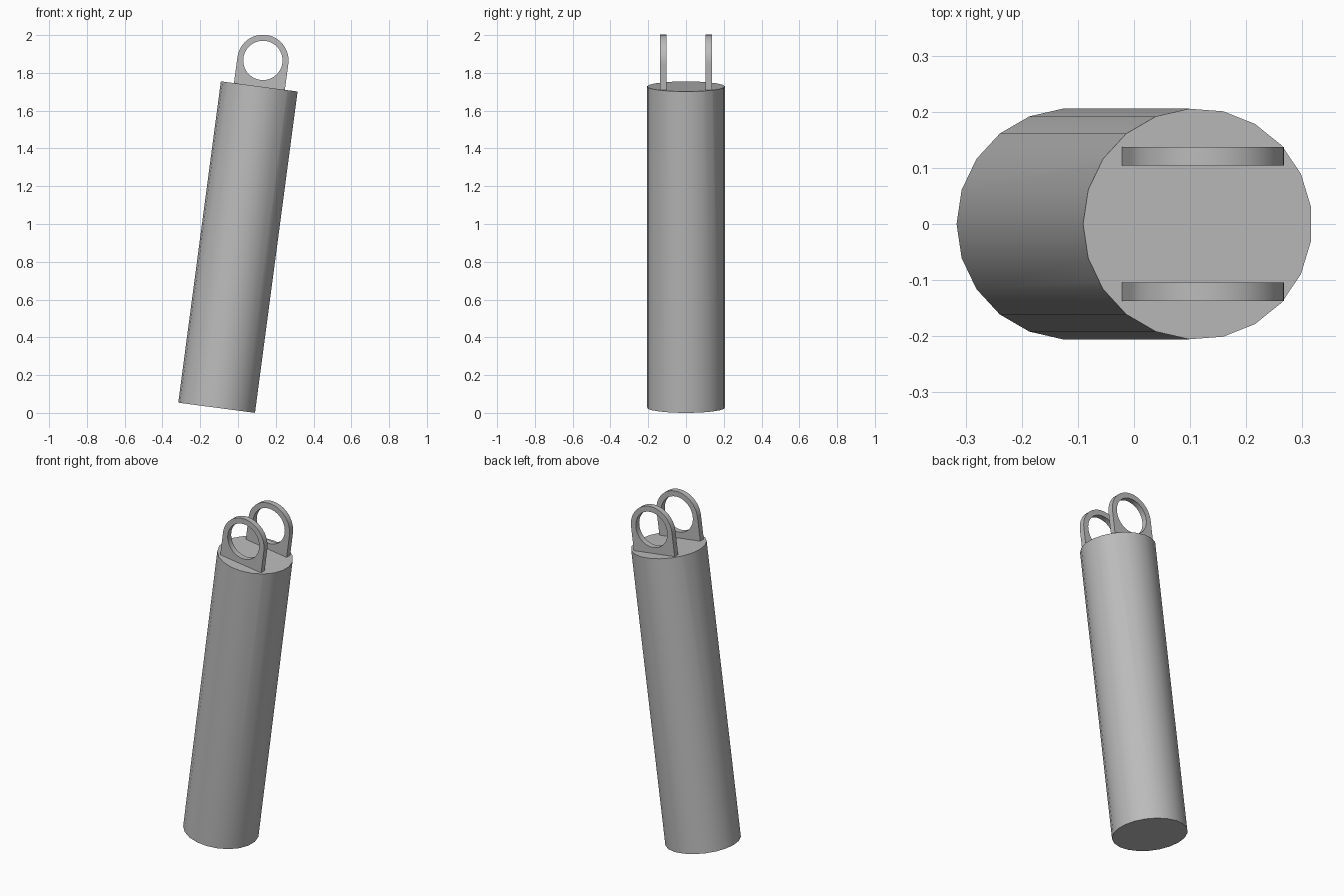
import bpy, bmesh
from math import sin, cos, pi, radians
from mathutils import Matrix, Vector

cube = bpy.data.objects.get("Cube")
if cube:
    bpy.data.objects.remove(cube, do_unlink=True)

grey = bpy.data.materials.new("plain_grey")
grey.use_nodes = True
colour = (0.5, 0.5, 0.5, 1)
grey.diffuse_color = colour
grey.node_tree.nodes["Principled BSDF"].inputs["Base Color"].default_value = colour

RADIUS, LENGTH, SIDES = 0.206, 1.716, 21
POCKET_X, POCKET_Y, POCKET_DEPTH = 0.148, 0.104, 0.07
LUG_R, HOLE_R, LUG_H, LUG_T = 0.136, 0.104, 0.139, 0.033
# Everything leans towards +x
LEAN = Matrix.Translation((-0.112, 0, 0.027)) @ Matrix.Rotation(radians(7.55), 4, "Y")


def finish(bm, name):
    bmesh.ops.recalc_face_normals(bm, faces=bm.faces)
    mesh = bpy.data.meshes.new(name)
    bm.to_mesh(mesh)
    bm.free()
    mesh.materials.append(grey)
    obj = bpy.data.objects.new(name, mesh)
    obj.matrix_world = LEAN
    bpy.context.collection.objects.link(obj)
    bpy.ops.object.select_all(action="DESELECT")
    obj.select_set(True)
    bpy.context.view_layer.objects.active = obj
    bpy.ops.object.shade_smooth_by_angle(angle=radians(30))


def extrude(bm, faces, offset):
    geom = bmesh.ops.extrude_face_region(bm, geom=faces)["geom"]
    verts = [g for g in geom if isinstance(g, bmesh.types.BMVert)]
    bmesh.ops.translate(bm, verts=verts, vec=offset)


# Long cylinder with a rectangular pocket sunk into its top
bm = bmesh.new()
angles = [pi + 2 * pi * i / SIDES for i in range(SIDES)]
base = bm.faces.new([bm.verts.new((RADIUS * cos(a), RADIUS * sin(a), 0)) for a in angles])
geom = bmesh.ops.extrude_face_region(bm, geom=[base], use_keep_orig=True)["geom"]
bmesh.ops.translate(bm, verts=[g for g in geom if isinstance(g, bmesh.types.BMVert)],
                    vec=(0, 0, LENGTH))
for axis, half in ((Vector((1, 0, 0)), POCKET_X), (Vector((0, 1, 0)), POCKET_Y)):
    for sign in (-1, 1):
        cap = [f for f in bm.faces if f.calc_center_median().z > LENGTH - 0.001]
        edges = {e for f in cap for e in f.edges}
        verts = {v for f in cap for v in f.verts}
        bmesh.ops.bisect_plane(bm, geom=cap + list(edges) + list(verts),
                               plane_co=axis * half * sign, plane_no=axis)
pocket = [f for f in bm.faces if f.calc_center_median().z > LENGTH - 0.001
          and abs(f.calc_center_median().x) < POCKET_X
          and abs(f.calc_center_median().y) < POCKET_Y]
extrude(bm, pocket, (0, 0, -POCKET_DEPTH))
finish(bm, "cylinder_body")


# Arched lugs, each a flat plate with a round hole
def lug(name, y):
    bm = bmesh.new()
    steps = 48
    inner, outer = [], []
    for i in range(steps):
        c, s = cos(2 * pi * i / steps), sin(2 * pi * i / steps)
        centre = LENGTH + LUG_H
        inner.append(bm.verts.new((HOLE_R * c, y, centre + HOLE_R * s)))
        if s >= 0:
            x, z = LUG_R * c, LUG_R * s
        else:
            reach = max(abs(c), abs(s))
            x, z = LUG_R * c / reach, LUG_H * s / reach
        outer.append(bm.verts.new((x, y, centre + z)))
    faces = [bm.faces.new((inner[i - 1], outer[i - 1], outer[i], inner[i]))
             for i in range(steps)]
    geom = bmesh.ops.extrude_face_region(bm, geom=faces, use_keep_orig=True)["geom"]
    bmesh.ops.translate(bm, verts=[g for g in geom if isinstance(g, bmesh.types.BMVert)],
                        vec=(0, LUG_T, 0))
    finish(bm, name)


lug("back_lug", POCKET_Y)
lug("front_lug", -POCKET_Y - LUG_T)
